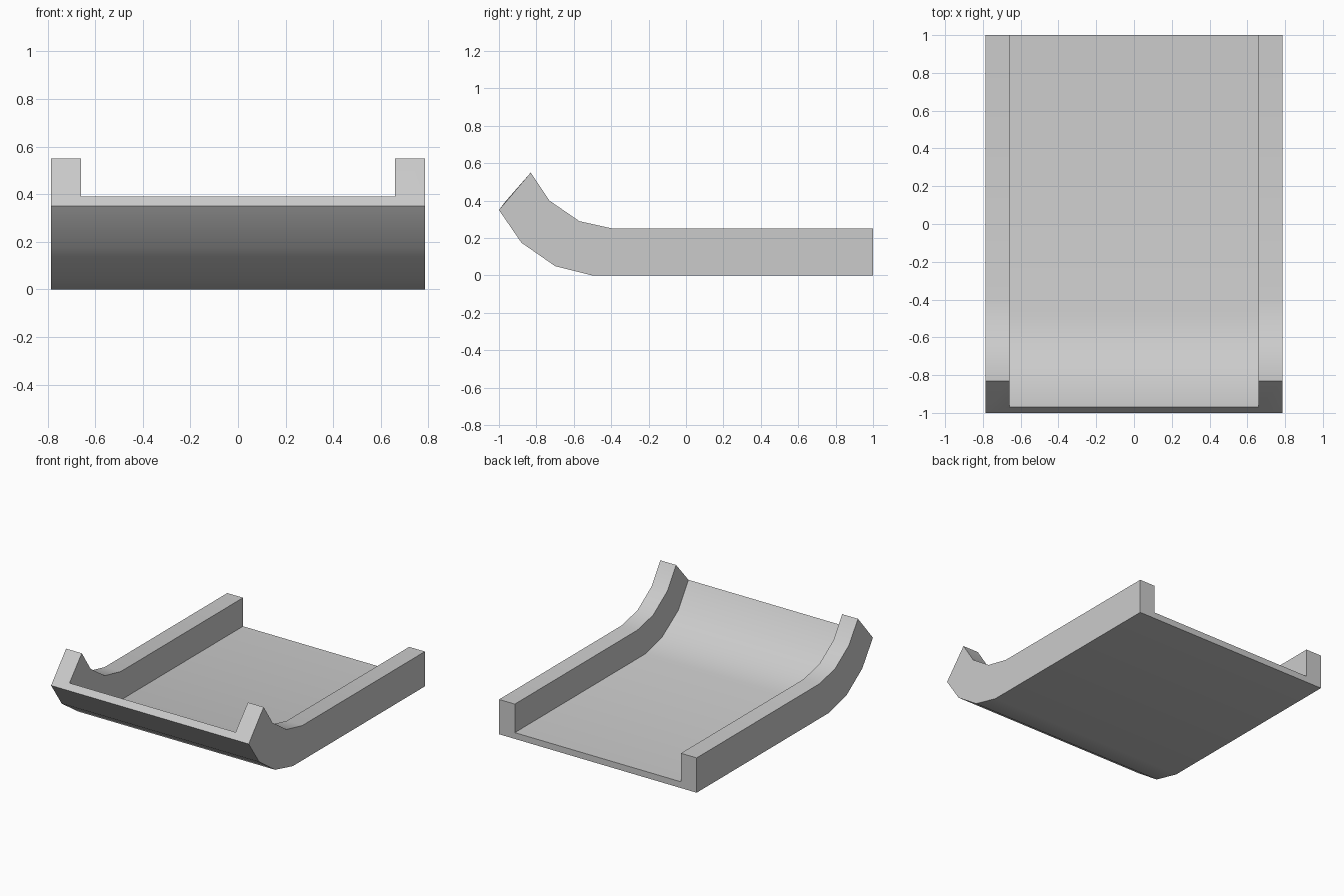
import bpy
import bmesh
import math

cube = bpy.data.objects.get("Cube")
if cube:
    bpy.data.objects.remove(cube, do_unlink=True)

HALF_WIDTH = 0.785
INNER_HALF = 0.66

# Side profiles as (y, z), from the open back to the upturned front
underside = [(1, 0), (-0.5, 0), (-0.7, 0.05), (-0.88, 0.175), (-1, 0.35)]
floor = [(1, 0.045), (-0.48, 0.045), (-0.675, 0.095), (-0.855, 0.215), (-0.97, 0.39)]
rim = [(1, 0.25), (-0.39, 0.25), (-0.57, 0.29), (-0.73, 0.4), (-0.83, 0.55)]

# Plain grey material
grey = bpy.data.materials.new("plain_grey")
grey.use_nodes = True
colour = (0.6, 0.6, 0.6, 1)
grey.diffuse_color = colour
grey.node_tree.nodes["Principled BSDF"].inputs["Base Color"].default_value = colour

# U-shaped section swept along the side profiles
bm = bmesh.new()
sections = []
for low, mid, high in zip(underside, floor, rim):
    half = [(HALF_WIDTH, low), (HALF_WIDTH, high), (INNER_HALF, high), (INNER_HALF, mid)]
    ring = [(-x, p) for x, p in half] + half[::-1]
    sections.append([bm.verts.new((x, *p)) for x, p in ring])

for a, b in zip(sections, sections[1:]):
    for i in range(len(a)):
        j = (i + 1) % len(a)
        bm.faces.new((a[i], a[j], b[j], b[i]))

# End faces: two rail ends and the floor edge between them
for ring in (sections[0], sections[-1]):
    bm.faces.new(ring[:4])
    bm.faces.new(ring[4:])
    bm.faces.new((ring[0], ring[3], ring[4], ring[7]))

bmesh.ops.recalc_face_normals(bm, faces=bm.faces)
mesh = bpy.data.meshes.new("curved_tray")
bm.to_mesh(mesh)
bm.free()
mesh.materials.append(grey)
tray = bpy.data.objects.new("curved_tray", mesh)
bpy.context.collection.objects.link(tray)

# Smooth bends, crisp corners
bpy.ops.object.select_all(action="DESELECT")
tray.select_set(True)
bpy.context.view_layer.objects.active = tray
bpy.ops.object.shade_smooth_by_angle(angle=math.radians(30))
